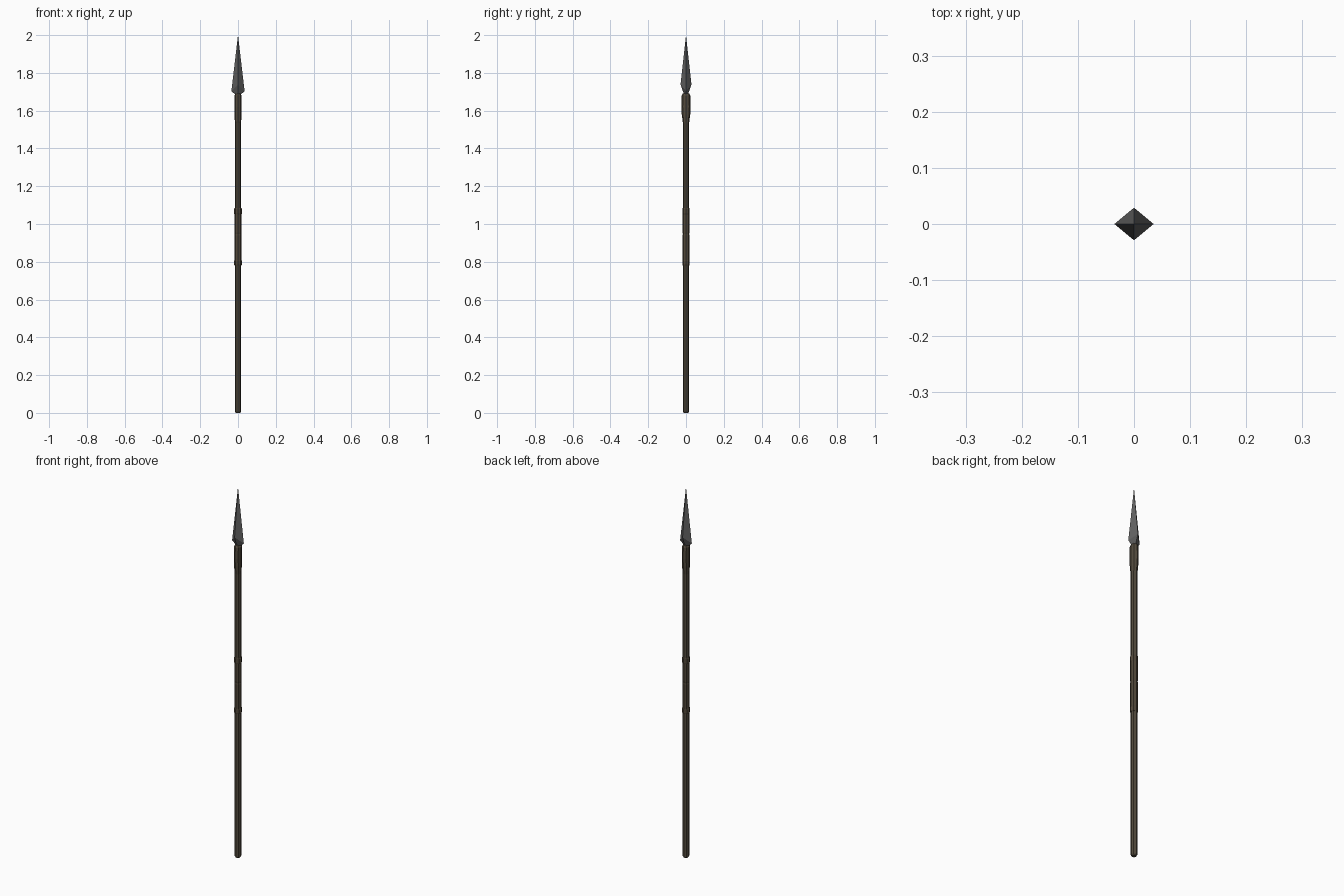
import bpy, bmesh, math

if "Cube" in bpy.data.objects:
    bpy.data.objects.remove(bpy.data.objects["Cube"])


def material(name, rgb):
    m = bpy.data.materials.new(name)
    m.diffuse_color = (*rgb, 1)
    m.use_nodes = True
    m.node_tree.nodes["Principled BSDF"].inputs["Base Color"].default_value = m.diffuse_color
    return m


WOOD = material("dark wood", (0.085, 0.069, 0.047))
WRAP = material("leather wrap", (0.082, 0.064, 0.042))
STEEL = material("dull steel", (0.115, 0.115, 0.115))


def loft(name, rings, sides, mat):
    """Rings are (z, x radius, y radius, lift of the y corners)."""
    bm = bmesh.new()
    loops = []
    for z, rx, ry, lift in rings:
        loop = []
        for i in range(sides):
            a = 2 * math.pi * i / sides
            loop.append(bm.verts.new((rx * math.cos(a), ry * math.sin(a),
                                      z + lift * abs(math.sin(a)))))
        loops.append(loop)
    for lo, hi in zip(loops, loops[1:]):
        for i in range(sides):
            j = (i + 1) % sides
            bm.faces.new((lo[i], lo[j], hi[j], hi[i]))
    bm.faces.new(loops[0][::-1])
    bm.faces.new(loops[-1])
    bmesh.ops.remove_doubles(bm, verts=bm.verts, dist=1e-5)
    bmesh.ops.recalc_face_normals(bm, faces=bm.faces)
    me = bpy.data.meshes.new(name)
    bm.to_mesh(me)
    bm.free()
    me.materials.append(mat)
    ob = bpy.data.objects.new(name, me)
    bpy.context.collection.objects.link(ob)
    return ob


# Long pole with a chamfered butt
loft("shaft", [(0, 0.012, 0.012, 0), (0.008, 0.0165, 0.0165, 0),
               (1.58, 0.0165, 0.0165, 0)], 8, WOOD)

# Swollen socket, wider front to back
loft("socket", [(1.535, 0.0165, 0.0165, 0), (1.58, 0.0185, 0.0225, 0),
                (1.62, 0.0185, 0.0245, 0), (1.68, 0.0185, 0.023, 0),
                (1.69, 0.014, 0.018, 0)], 8, WOOD)

# Grip wrap in two lengths with a thicker band at each end
loft("upper_grip", [(0.945, 0.0175, 0.0165, 0), (0.955, 0.0185, 0.0185, 0),
                    (1.07, 0.0185, 0.0185, 0)], 8, WRAP)
loft("lower_grip", [(0.80, 0.0185, 0.0185, 0), (0.94, 0.0185, 0.0185, 0),
                    (0.947, 0.0175, 0.0165, 0)], 8, WRAP)
for name, z0, z1 in (("lower_band", 0.78, 0.81), ("upper_band", 1.05, 1.085)):
    loft(name, [(z0, 0.018, 0.018, 0), (z0 + 0.005, 0.0205, 0.0195, 0),
                (z1 - 0.005, 0.0205, 0.0195, 0), (z1, 0.018, 0.018, 0)], 8, WRAP)

# Four-sided spear point and the tang under it
loft("spear_head", [(1.685, 0.014, 0.010, 0), (1.703, 0.035, 0.029, 0.035),
                    (2.0, 0, 0, 0)], 4, STEEL)
loft("tang", [(1.66, 0.011, 0.011, 0), (1.705, 0.011, 0.011, 0)], 8, STEEL)
